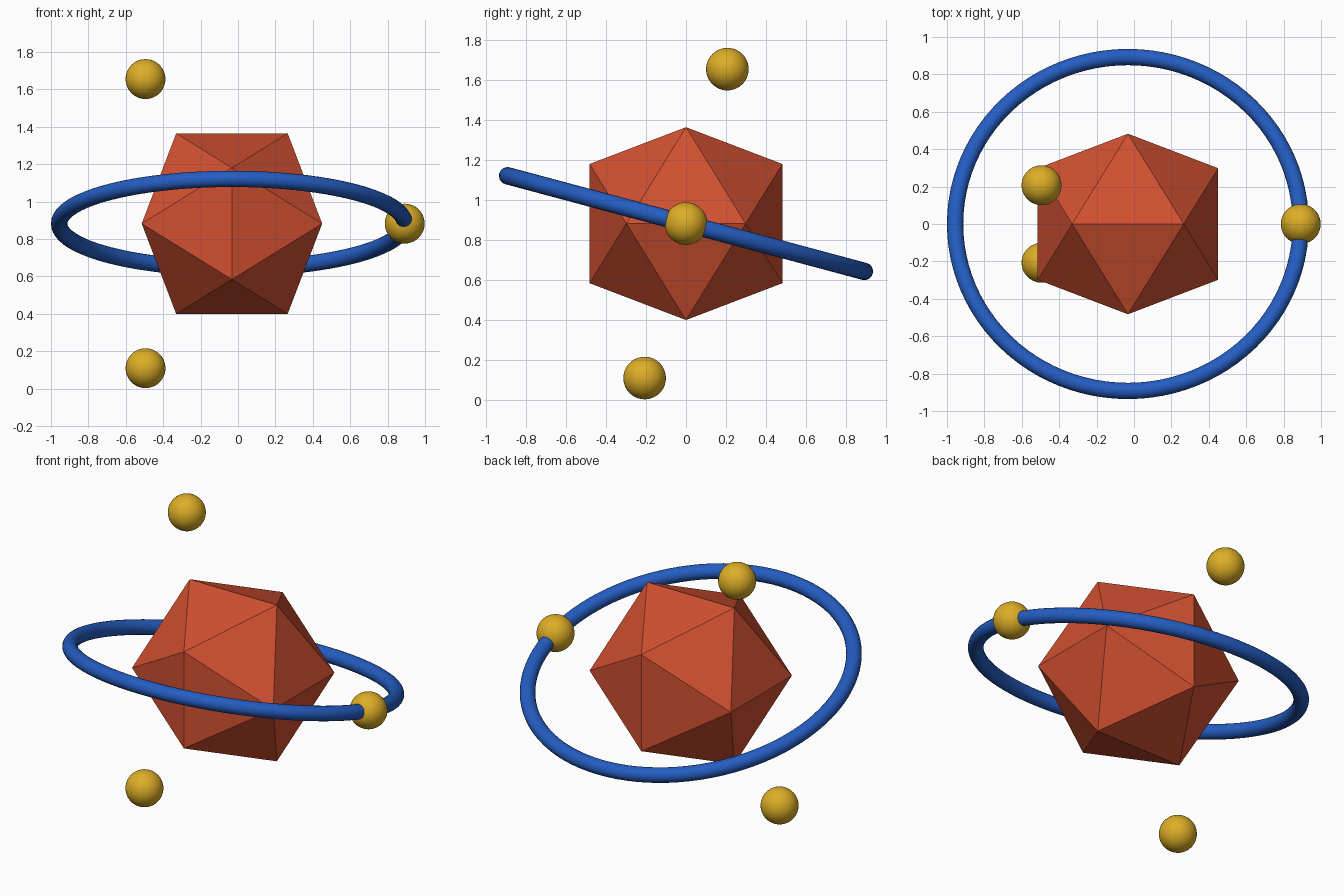
import bpy, bmesh, math
from mathutils import Matrix, Vector

if "Cube" in bpy.data.objects:
    bpy.data.objects.remove(bpy.data.objects["Cube"])

CENTRE = Vector((-0.0325, 0, 0.882))
ORBIT, TUBE, BEAD = 0.924, 0.0435, 0.1065
TILT = Matrix.Rotation(math.radians(-15), 3, 'X')


def material(name, colour):
    m = bpy.data.materials.new(name)
    m.diffuse_color = (*colour, 1)
    m.use_nodes = True
    m.node_tree.nodes["Principled BSDF"].inputs["Base Color"].default_value = m.diffuse_color
    return m


red = material("brick red", (0.64, 0.08, 0.03))
blue = material("royal blue", (0.018, 0.11, 0.54))
gold = material("gold", (0.72, 0.42, 0.02))


def finish(name, mat, smooth=True):
    ob = bpy.context.object
    ob.name = name
    ob.data.materials.append(mat)
    if smooth:
        bpy.ops.object.shade_smooth()
    return ob


# Faceted core: icosahedron as the hull of three golden rectangles
long_half = 0.4825
short_half = long_half / ((1 + math.sqrt(5)) / 2)
bm = bmesh.new()
for a in (-short_half, short_half):
    for b in (-long_half, long_half):
        for co in ((a, 0, b), (0, b, a), (b, a, 0)):
            bm.verts.new(co)
bmesh.ops.convex_hull(bm, input=bm.verts)
bmesh.ops.recalc_face_normals(bm, faces=bm.faces)
mesh = bpy.data.meshes.new("core")
bm.to_mesh(mesh)
bm.free()
core = bpy.data.objects.new("core", mesh)
core.location = CENTRE
mesh.materials.append(red)
bpy.context.collection.objects.link(core)

# Tilted ring around the core
bpy.ops.mesh.primitive_torus_add(major_radius=ORBIT, minor_radius=TUBE,
                                 major_segments=96, minor_segments=20,
                                 location=CENTRE, rotation=TILT.to_euler())
finish("ring", blue)

# Three beads, evenly spaced on a circle standing upright to the ring
for i in range(3):
    t = math.tau * i / 3
    offset = TILT @ Vector((math.cos(t), 0, math.sin(t))) * ORBIT
    bpy.ops.mesh.primitive_uv_sphere_add(segments=40, ring_count=24, radius=BEAD,
                                         location=CENTRE + offset)
    finish(f"bead_{i + 1}", gold)
